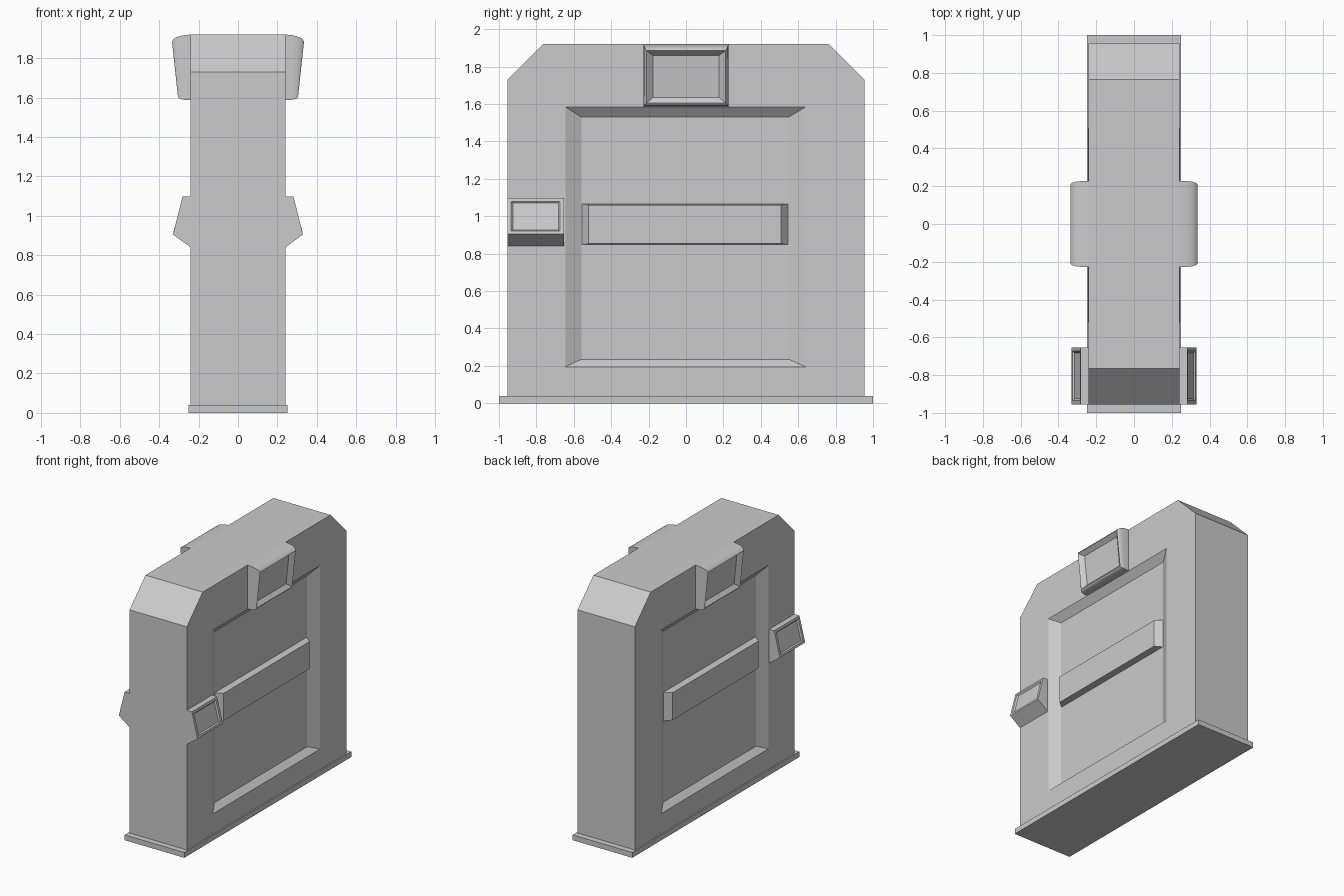
import bpy, bmesh

if "Cube" in bpy.data.objects:
    bpy.data.objects.remove(bpy.data.objects["Cube"])


def loft(name, loops, mirror=False):
    """Skin a chain of equal-length closed loops and cap both ends."""
    bm = bmesh.new()
    rings = [[bm.verts.new(p) for p in loop] for loop in loops]
    n = len(rings[0])
    for a, b in zip(rings, rings[1:]):
        for i in range(n):
            j = (i + 1) % n
            bm.faces.new((a[i], a[j], b[j], b[i]))
    bm.faces.new(rings[0][::-1])
    bm.faces.new(rings[-1])
    bmesh.ops.recalc_face_normals(bm, faces=bm.faces)
    me = bpy.data.meshes.new(name)
    bm.to_mesh(me)
    bm.free()
    ob = bpy.data.objects.new(name, me)
    bpy.context.collection.objects.link(ob)
    if mirror:
        ob.modifiers.new("mirror", 'MIRROR')
    return ob


def rect(y0, y1, z0, z1, xb, xt=None):
    """Rectangle facing +x, with its own depth at bottom and top edge."""
    xt = xb if xt is None else xt
    return [(xb, y0, z0), (xb, y1, z0), (xt, y1, z1), (xt, y0, z1)]


# Base plate
loft("base_plate", [rect(-1, 1, 0, 0.04, x) for x in (-0.25, 0.25)])

# Main body with chamfered top corners
profile = [(-0.955, 0.04), (0.955, 0.04), (0.955, 1.73), (0.765, 1.92),
           (-0.765, 1.92), (-0.955, 1.73)]
body = loft("body", [[(x, y, z) for y, z in profile] for x in (-0.24, 0.24)])

# Sloped panel recess on both broad sides
for s in (1, -1):
    k = 0.05 / 0.045    # extend the slope slightly beyond the surface
    grow = k - 1
    cutter = loft("panel_cutter", [
        rect(-0.56, 0.55, 0.235, 1.53, s * 0.195),
        rect(-0.645 - 0.085 * grow, 0.64 + 0.09 * grow,
             0.195 - 0.04 * grow, 1.585 + 0.055 * grow, s * 0.245)])
    cutter.hide_render = True
    mod = body.modifiers.new("recess", 'BOOLEAN')
    mod.operation = 'DIFFERENCE'
    mod.solver = 'EXACT'
    mod.object = cutter
    bpy.context.view_layer.objects.active = body
    bpy.ops.object.modifier_apply(modifier=mod.name)
    bpy.data.objects.remove(cutter)

# Horizontal bar across each panel
loft("panel_bar", [rect(-0.56, 0.55, 0.847, 1.067, 0.19),
                   rect(-0.52, 0.507, 0.853, 1.06, 0.243)], True)

# Display housing at the top: rounded shell, rim, sunken screen
display = loft("display_housing", [
    rect(-0.228, 0.228, 1.587, 1.92, 0.22),
    rect(-0.228, 0.228, 1.587, 1.92, 0.24),
    rect(-0.227, 0.227, 1.589, 1.916, 0.275, 0.28),
    rect(-0.224, 0.224, 1.592, 1.908, 0.29, 0.308),
    rect(-0.219, 0.219, 1.597, 1.898, 0.300, 0.326),
    rect(-0.212, 0.212, 1.605, 1.885, 0.305, 0.335),
    rect(-0.176, 0.176, 1.635, 1.860, 0.280, 0.303)], True)
bpy.ops.object.select_all(action='DESELECT')
display.select_set(True)
bpy.context.view_layer.objects.active = display
bpy.ops.object.shade_smooth_by_angle(angle=0.5)

# Wedge-shaped reader near the front edge, with a shallow inset face
loft("card_reader", [
    rect(-0.955, -0.653, 0.84, 1.097, 0.22),
    rect(-0.955, -0.653, 0.84, 1.097, 0.24),
    rect(-0.955, -0.653, 0.905, 1.097, 0.33, 0.282),
    rect(-0.935, -0.673, 0.922, 1.080, 0.326, 0.286),
    rect(-0.925, -0.683, 0.927, 1.070, 0.315, 0.279)], True)
